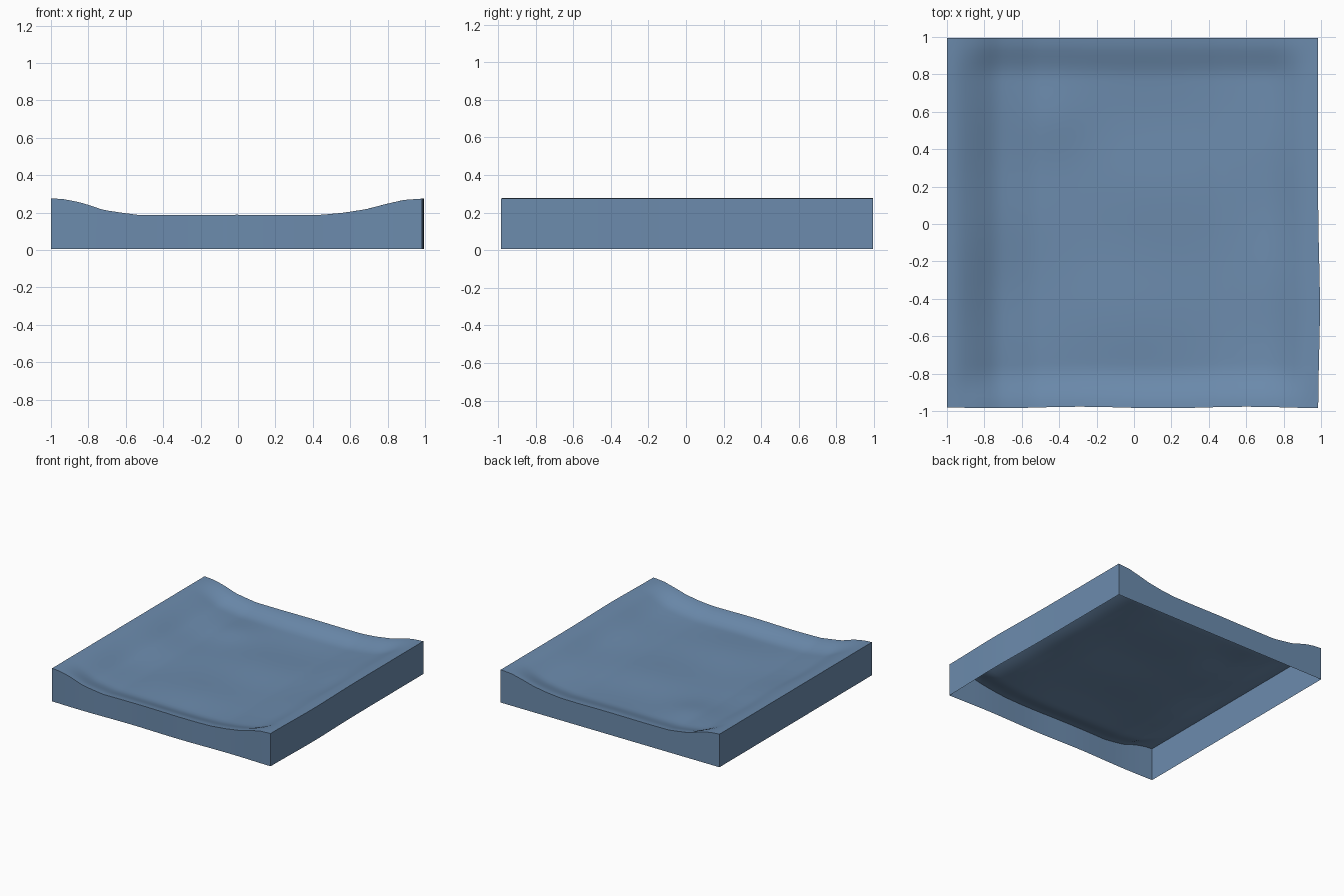
import bpy, bmesh, math

if "Cube" in bpy.data.objects:
    bpy.data.objects.remove(bpy.data.objects["Cube"])

N = 60
# cross-section of the rim along x: (x, height)
PROFILE = [(-1, .277), (-.93, .272), (-.85, .257), (-.78, .236), (-.72, .215), (-.62, .200),
           (-.53, .188), (-.3, .187), (0, .189), (.3, .187), (.45, .188), (.58, .200),
           (.7, .219), (.8, .245), (.9, .268), (1, .275)]


def profile_height(x):
    for (x0, z0), (x1, z1) in zip(PROFILE, PROFILE[1:]):
        if x <= x1:
            return z0 + (z1 - z0) * (x - x0) / (x1 - x0)
    return PROFILE[-1][1]


def smooth(t):
    t = min(1, max(0, t))
    return t * t * (3 - 2 * t)


def ground(u, v):
    # basin that sinks behind all four rims, with gentle bumps
    basin = smooth((1 - abs(u)) / .27) * smooth((1 - abs(v)) / .22)
    wave = math.sin(5 * u + 2 * v) * math.sin(6 * v + 1) + .6 * math.sin(9 * v - 2 * u)
    bump = .012 * math.exp(-((u + .42) ** 2 + (v - .55) ** 2) / .03)
    return profile_height(u) + basin * (.004 * wave + bump - .047)


def place(u, v):
    # slightly wavy right and front edges
    right = .984 + .010 * math.exp(-((v + .45) / .35) ** 2)
    front = -.981 + .004 * math.cos(7 * u + 2)
    back = .995
    return (-1 + (u + 1) / 2 * (right + 1), front + (v + 1) / 2 * (back - front))


bm = bmesh.new()
step = [-1 + 2 * i / N for i in range(N + 1)]

# undulating top sheet
top = {}
for i, u in enumerate(step):
    for j, v in enumerate(step):
        x, y = place(u, v)
        top[i, j] = bm.verts.new((x, y, ground(u, v)))
for i in range(N):
    for j in range(N):
        bm.faces.new((top[i, j], top[i + 1, j], top[i + 1, j + 1], top[i, j + 1]))

# side walls around the rim, open underneath
rim = ([(i, 0) for i in range(N)] + [(N, j) for j in range(N)]
       + [(i, N) for i in range(N, 0, -1)] + [(0, j) for j in range(N, 0, -1)])
low = []
for i, j in rim:
    x, y, _ = top[i, j].co
    low.append(bm.verts.new((x, y, .006)))
for k in range(len(rim)):
    n = (k + 1) % len(rim)
    bm.faces.new((low[k], low[n], top[rim[n]], top[rim[k]]))

mesh = bpy.data.meshes.new("ground_tile")
bm.to_mesh(mesh)
bm.free()
tile = bpy.data.objects.new("ground_tile", mesh)
bpy.context.collection.objects.link(tile)

# single slate blue colour
mat = bpy.data.materials.new("slate_blue")
mat.diffuse_color = (.15, .26, .42, 1)
mat.use_nodes = True
mat.node_tree.nodes["Principled BSDF"].inputs["Base Color"].default_value = mat.diffuse_color
mesh.materials.append(mat)

bpy.context.view_layer.objects.active = tile
tile.select_set(True)
bpy.ops.object.shade_smooth_by_angle(angle=math.radians(35))
